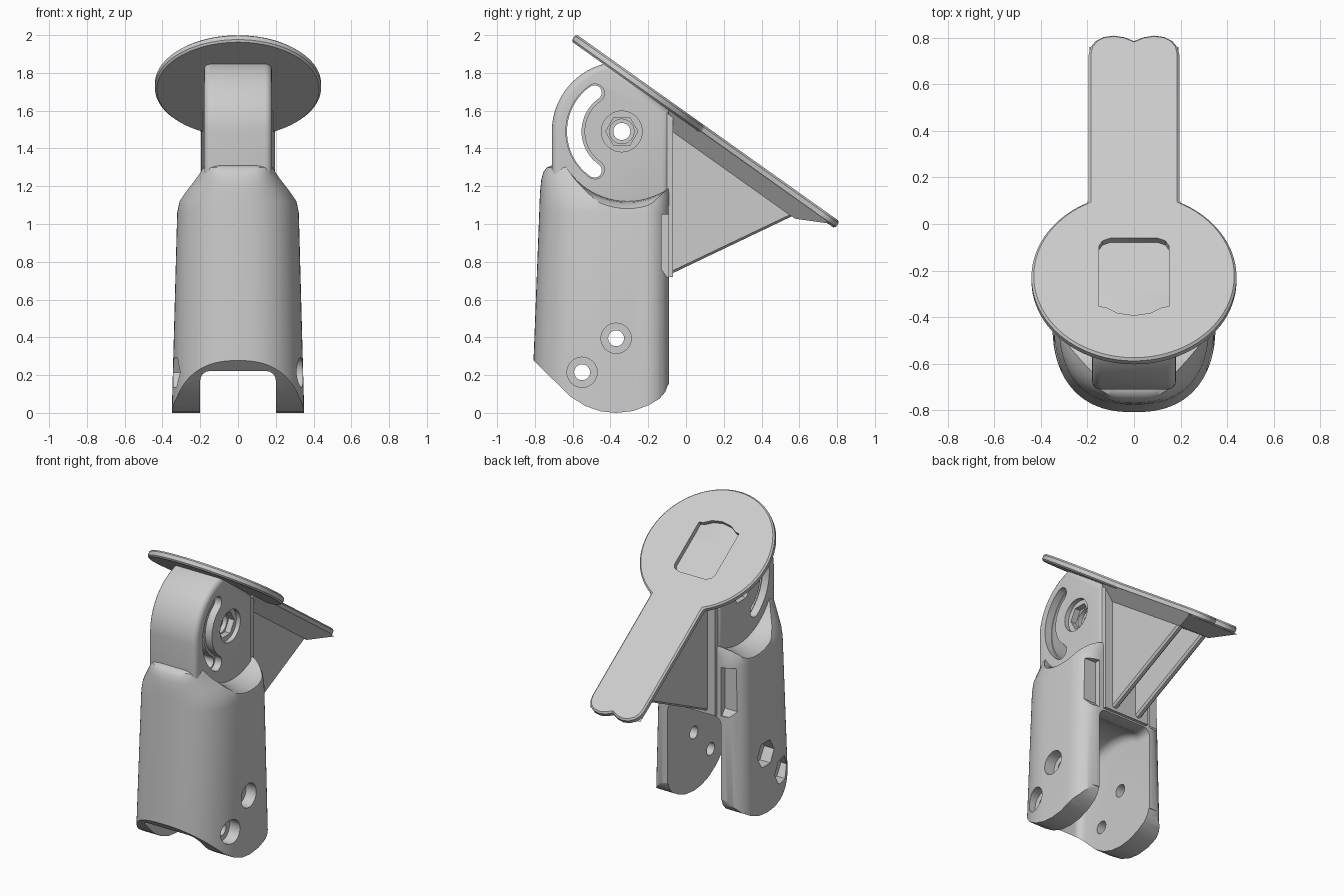
import bpy, bmesh
from math import sin, cos, radians, degrees, pi, asin
from mathutils import Matrix

cube = bpy.data.objects.get("Cube")
if cube:
    bpy.data.objects.remove(cube)

grey = bpy.data.materials.new("light grey plastic")
grey.use_nodes = True
GREY = (0.6, 0.6, 0.6, 1)
grey.diffuse_color = GREY
grey.node_tree.nodes["Principled BSDF"].inputs["Base Color"].default_value = GREY

PIVOT = (-0.34, 1.49)
TILT = Matrix.Translation((0, -0.223, 1.75)) @ Matrix.Rotation(radians(-35.4), 4, 'X')
YZ = Matrix(((0, 0, 1, 0), (1, 0, 0, 0), (0, 1, 0, 0), (0, 0, 0, 1)))


def make(name, bm, matrix=None):
    bmesh.ops.recalc_face_normals(bm, faces=bm.faces)
    if matrix:
        bm.transform(matrix)
    mesh = bpy.data.meshes.new(name)
    bm.to_mesh(mesh)
    bm.free()
    mesh.materials.append(grey)
    ob = bpy.data.objects.new(name, mesh)
    bpy.context.collection.objects.link(ob)
    return ob


def loft(name, rings, matrix=None):
    bm = bmesh.new()
    loops = [[bm.verts.new(p) for p in ring] for ring in rings]
    n = len(loops[0])
    for a, b in zip(loops, loops[1:]):
        for i in range(n):
            bm.faces.new((a[i], a[(i + 1) % n], b[(i + 1) % n], b[i]))
    bm.faces.new(loops[0])
    bm.faces.new(loops[-1])
    return make(name, bm, matrix)


def prism(name, pts, lo, hi, matrix=YZ):
    """Extrude an outline; by default (y, z) points along x."""
    return loft(name, [[(u, v, h) for u, v in pts] for h in (lo, hi)], matrix)


def arc(c, r, a0, a1, n=24):
    return [(c[0] + r * cos(radians(a0 + (a1 - a0) * i / n)),
             c[1] + r * sin(radians(a0 + (a1 - a0) * i / n))) for i in range(n + 1)]


def disc(c, r, lo, hi, n=40):
    return prism("cutter", arc(c, r, 0, 360, n)[:-1], lo, hi)


def curved_slot(r0, r1, lo, hi):
    """Banana-shaped cutter around the pivot with round ends."""
    mid, w, a0, a1 = (r0 + r1) / 2, (r1 - r0) / 2, 125, 235
    start, end = (arc(PIVOT, mid, a, a, 1)[0] for a in (a0, a1))
    pts = (arc(PIVOT, r1, a0, a1, 28) + arc(end, w, a1, a1 + 180, 10)[1:-1]
           + arc(PIVOT, r0, a1, a0, 28) + arc(start, w, a0 - 180, a0, 10)[1:-1])
    return prism("cutter", pts, lo, hi)


def cut(ob, cutter):
    mod = ob.modifiers.new("cut", 'BOOLEAN')
    mod.operation, mod.solver, mod.object = 'DIFFERENCE', 'EXACT', cutter
    activate(ob)
    bpy.ops.object.modifier_apply(modifier=mod.name)
    bpy.data.objects.remove(cutter)


def activate(ob):
    bpy.ops.object.select_all(action='DESELECT')
    bpy.context.view_layer.objects.active = ob
    ob.select_set(True)


def bevel(ob, width, segments=2):
    mod = ob.modifiers.new("bevel", 'BEVEL')
    mod.width, mod.segments = width, segments
    mod.limit_method, mod.angle_limit = 'ANGLE', radians(60)
    activate(ob)
    bpy.ops.object.modifier_apply(modifier=mod.name)


def smooth(ob):
    activate(ob)
    bpy.ops.object.shade_smooth_by_angle(angle=radians(32))


# Clamp body: rounded front, straight sides, rounded back corners, squarer collar
def body_ring(z, half, front, power=0.83, corner=0.13):
    side, mid, back = [], -0.42, -0.09
    for i in range(25):
        a = pi / 2 * i / 24
        side.append((half * sin(a) ** power, mid + (front - mid) * max(cos(a), 0) ** power))
    side += arc((half - corner, back - corner), corner, 0, 90, 10)
    left = [(-x, y) for x, y in reversed(side[1:])]
    return [(x, y, z) for x, y in side + left]


body = loft("clamp_body", [body_ring(*r) for r in (
    (-0.05, 0.352, -0.82), (1.06, 0.322, -0.777), (1.12, 0.31, -0.775),
    (1.18, 0.275, -0.772, 0.78), (1.235, 0.235, -0.766, 0.68), (1.275, 0.208, -0.755, 0.58),
    (1.298, 0.195, -0.738, 0.5), (1.31, 0.182, -0.712, 0.45))])

# Sloped and rounded lower edge
cut(body, prism("cutter", [(-1.2, 0.67), (-0.81, 0.28), (-0.61, 0.085), (-0.53, 0.035),
                           (-0.45, 0.008), (-0.37, 0), (-0.28, 0.01), (-0.2, 0.04), (-0.14, 0.075),
                           (-0.11, 0.11), (-0.095, 0.15), (0.3, 0.15), (0.3, -0.5), (-1.2, -0.5)], -1, 1))
# Round-topped cavity, open at the back
cavity = prism("cutter", [(-0.75, -0.2)] + arc((-0.37, 0.38), 0.38, 180, 60, 30)
               + [(0.2, 0.709), (0.2, -0.2)], -0.2, 0.2)
bevel(cavity, 0.05, 4)
cut(body, cavity)
# Dished shoulders that flare outwards
flare = ((0.2, 0.38), (0.25, 0.386), (0.29, 0.4), (0.32, 0.42), (0.37, 0.47))
cut(body, loft("cutter", [[(u, v, s * h) for u, v in arc((-0.31, 1.5), r, 0, 360, 72)[:-1]]
                          for s, part in ((-1, flare[::-1]), (1, flare)) for h, r in part], YZ))
# Back notches
for s in (-1, 1):
    cut(body, prism("cutter", [(-0.13, 0.76), (-0.13, 1.05), (0, 1.05), (0, 0.72), (-0.1, 0.72)],
                    *sorted((s * 0.2, s * 0.3))))
# Bolt holes: round seat on one side, hexagonal on the other
for c in ((-0.37, 0.395), (-0.55, 0.215)):
    cut(body, disc(c, 0.042, -0.6, 0.6))
    cut(body, disc(c, 0.08, 0.265, 0.6))
    cut(body, disc(c, 0.09, -0.6, -0.265, 6))
smooth(body)

# Neck with curved slot and pivot hole
neck = prism("pivot_neck", arc(PIVOT, 0.37, 101, 180, 28)
             + [(-0.71, 1.07), (-0.09, 1.07), (-0.09, 1.6)], -0.18, 0.18)
bevel(neck, 0.04, 4)
cut(neck, curved_slot(0.213, 0.29, -0.5, 0.5))
for s in (-1, 1):
    cut(neck, curved_slot(0.197, 0.296, *sorted((s * 0.13, s * 0.5))))
cut(neck, disc(PIVOT, 0.045, -0.5, 0.5))
for r, depth, n in ((0.108, 0.15, 40), (0.085, 0.11, 6), (0.065, 0.08, 40)):
    cut(neck, disc(PIVOT, r, depth, 0.5, n))
cut(neck, disc(PIVOT, 0.1, -0.5, -0.1, 6))
smooth(neck)

# Tilted round plate with a long tongue ending in two lobes
join = 90 - degrees(asin(0.195 / 0.44))
half = arc((0, 0), 0.44, -90, join, 48) + [(0.195, 1.17), (0.187, 1.21), (0.165, 1.243), (0.13, 1.265),
                                          (0.085, 1.272), (0.04, 1.263), (0, 1.243)]
outline = half + [(-x, y) for x, y in reversed(half[1:-1])]
plate = prism("tilted_plate", outline, -0.045, 0, TILT)
bevel(plate, 0.01, 1)
# Shallow pocket in the plate
pocket = [(0.15, -0.16), (0.15, 0.16), (0.135, 0.185), (0.1, 0.2), (-0.1, 0.2), (-0.135, 0.185),
          (-0.15, 0.16), (-0.15, -0.16), (-0.12, -0.165), (-0.07, -0.195), (0, -0.207),
          (0.07, -0.195), (0.12, -0.165)]
cut(plate, prism("cutter", pocket, -0.032, 0.1, TILT))
smooth(plate)

# Tapered rail under the tongue
bm = bmesh.new()
for s in (-1, 1):
    for x, y, z in ((0.19, 0.19, -0.04), (0.19, 1.235, -0.04), (0.115, 0.25, -0.125), (0.115, 1.07, -0.125)):
        bm.verts.new((s * x, y, z))
bmesh.ops.convex_hull(bm, input=bm.verts)
make("tongue_rail", bm, TILT)

# Back spine and paired triangular braces
prism("back_spine", [(-0.12, 0.72), (-0.07, 0.72), (-0.07, 1.57), (-0.12, 1.6)], -0.17, 0.17)
for s, side in ((1, "left"), (-1, "right")):
    brace = prism(side + "_brace", [(-0.08, 1.56), (0.62, 1.07), (0.58, 1.05), (-0.08, 0.735)],
                  *sorted((s * 0.07, s * 0.115)))
    bevel(brace, 0.012, 1)
